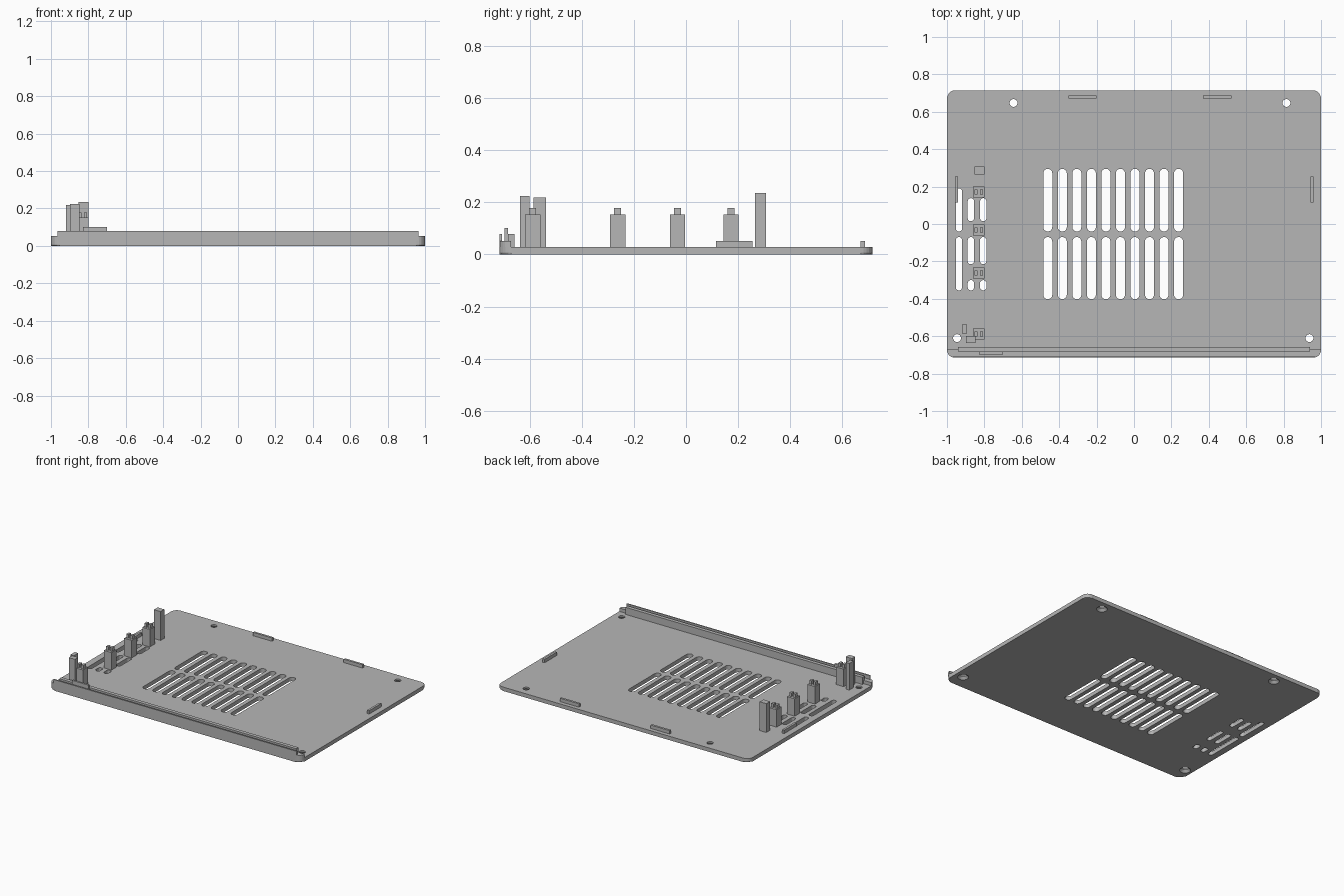
import bpy, bmesh
from math import pi, cos, sin

cube = bpy.data.objects.get("Cube")
if cube:
    bpy.data.objects.remove(cube, do_unlink=True)

grey = bpy.data.materials.new("mid grey plastic")
grey.use_nodes = True
tone = (0.47, 0.47, 0.47, 1)
grey.diffuse_color = tone
grey.node_tree.nodes["Principled BSDF"].inputs["Base Color"].default_value = tone

TOP = 0.028          # upper face of the floor plate
HALF_Y = 0.715


def finish(name, bm):
    bmesh.ops.recalc_face_normals(bm, faces=bm.faces)
    mesh = bpy.data.meshes.new(name)
    bm.to_mesh(mesh)
    bm.free()
    mesh.materials.append(grey)
    obj = bpy.data.objects.new(name, mesh)
    bpy.context.collection.objects.link(obj)
    return obj


def rounded(x0, x1, y0, y1, front, back, steps=6):
    """Rectangle outline with separate front and back corner radii."""
    pts = []
    corners = ((x1, y1, back, -1, -1), (x0, y1, back, 1, -1),
               (x0, y0, front, 1, 1), (x1, y0, front, -1, 1))
    for i, (x, y, r, sx, sy) in enumerate(corners):
        if r == 0:
            pts.append((x, y))
            continue
        for k in range(steps + 1):
            a = (i + k / steps) * pi / 2
            p = (x + sx * r + r * cos(a), y + sy * r + r * sin(a))
            if not pts or abs(p[0] - pts[-1][0]) + abs(p[1] - pts[-1][1]) > 1e-5:
                pts.append(p)
    return pts


def loft(bm, low, high, z0, z1):
    """Closed prism between two outlines of equal length."""
    a = [bm.verts.new((x, y, z0)) for x, y in low]
    b = [bm.verts.new((x, y, z1)) for x, y in high]
    bm.faces.new(a[::-1])
    bm.faces.new(b)
    for i in range(len(a)):
        j = (i + 1) % len(a)
        bm.faces.new((a[i], a[j], b[j], b[i]))


def box(name, x0, x1, y0, y1, z1, z0=TOP):
    bm = bmesh.new()
    outline = rounded(x0, x1, y0, y1, 0, 0)
    loft(bm, outline, outline, z0, z1)
    return finish(name, bm)


def circle(x, y, r, n=24):
    return [(x + r * cos(2 * pi * i / n), y + r * sin(2 * pi * i / n)) for i in range(n)]


# Floor plate with a softened lower rim
bm = bmesh.new()
outline = rounded(-1, 1, -HALF_Y, HALF_Y, 0.045, 0.045)
loft(bm, outline, outline, 0, TOP)
rim = [e for e in bm.edges if all(v.co.z < 0.001 for v in e.verts)]
bmesh.ops.bevel(bm, geom=rim, offset=0.008, segments=2, profile=0.5, affect='EDGES')
plate = finish("floor_plate", bm)

# Cutters for vents
bm = bmesh.new()


def slot(x, y0, y1, width):
    o = rounded(x - width / 2, x + width / 2, y0, y1, width / 2 - 0.0005, width / 2 - 0.0005)
    loft(bm, o, o, -0.05, 0.1)


for i in range(10):
    x = -0.461 + i * 0.0777
    slot(x, -0.04, 0.295, 0.048)
    slot(x, -0.402, -0.07, 0.048)
for y0, y1 in ((-0.04, 0.19), (-0.355, -0.07)):
    slot(-0.936, y0, y1, 0.034)
for x in (-0.872, -0.806):
    for y0, y1 in ((0.015, 0.138), (-0.215, -0.07), (-0.355, -0.3)):
        slot(x, y0, y1, 0.034)
screws = ((-0.644, 0.647), (0.815, 0.647), (-0.946, -0.61), (0.938, -0.61))
for x, y in screws:
    loft(bm, circle(x, y, 0.021), circle(x, y, 0.021), -0.05, 0.1)
vents = finish("vent_cutter", bm)

# Countersinks under the screw holes
bm = bmesh.new()
for x, y in screws:
    loft(bm, circle(x, y, 0.042), circle(x, y, 0.019), -0.006, 0.019)
sinks = finish("countersink_cutter", bm)

bpy.context.view_layer.objects.active = plate
for cutter in (vents, sinks):
    mod = plate.modifiers.new("cut", 'BOOLEAN')
    mod.operation = 'DIFFERENCE'
    mod.solver = 'EXACT'
    mod.object = cutter
    bpy.ops.object.modifier_apply(modifier=mod.name)
    bpy.data.objects.remove(cutter, do_unlink=True)

# Front rail: stepped base, outer lip and inner wall
bm = bmesh.new()
o = rounded(-1, 1, -HALF_Y, -0.672, 0.042, 0)
loft(bm, o, o, TOP, 0.052)
finish("front_rail_base", bm)
box("front_rail_lip", -0.965, 0.965, -HALF_Y, -0.706, 0.079)
box("front_rail_wall", -0.94, 0.94, -0.683, -0.657, 0.079)
box("front_rail_tab", -0.83, -0.7, -0.697, -0.683, 0.102)

# Low locating tabs along the sides and back
box("right_tab", -0.957, -0.941, 0.115, 0.255, 0.052)
box("left_tab", 0.944, 0.96, 0.115, 0.255, 0.052)
for i, x in enumerate((-0.35, 0.37)):
    box(f"back_tab_{i + 1}", x, x + 0.15, 0.67, 0.686, 0.052)

# Board clip posts, each with a pair of prongs
for i, y in enumerate((-0.588, -0.262, -0.033, 0.172)):
    box(f"clip_post_{i + 1}", -0.86, -0.8, y - 0.029, y + 0.029, 0.153)
    for side, x in (("right", -0.845), ("left", -0.815)):
        box(f"clip_{i + 1}_{side}_prong", x - 0.009, x + 0.009,
            y - 0.0135, y + 0.0135, 0.179, 0.153)

# Tall guide posts
box("back_guide_post", -0.852, -0.8, 0.265, 0.307, 0.235)
box("front_guide_post", -0.897, -0.848, -0.637, -0.6, 0.224)
box("side_guide_post", -0.92, -0.893, -0.585, -0.537, 0.219)
